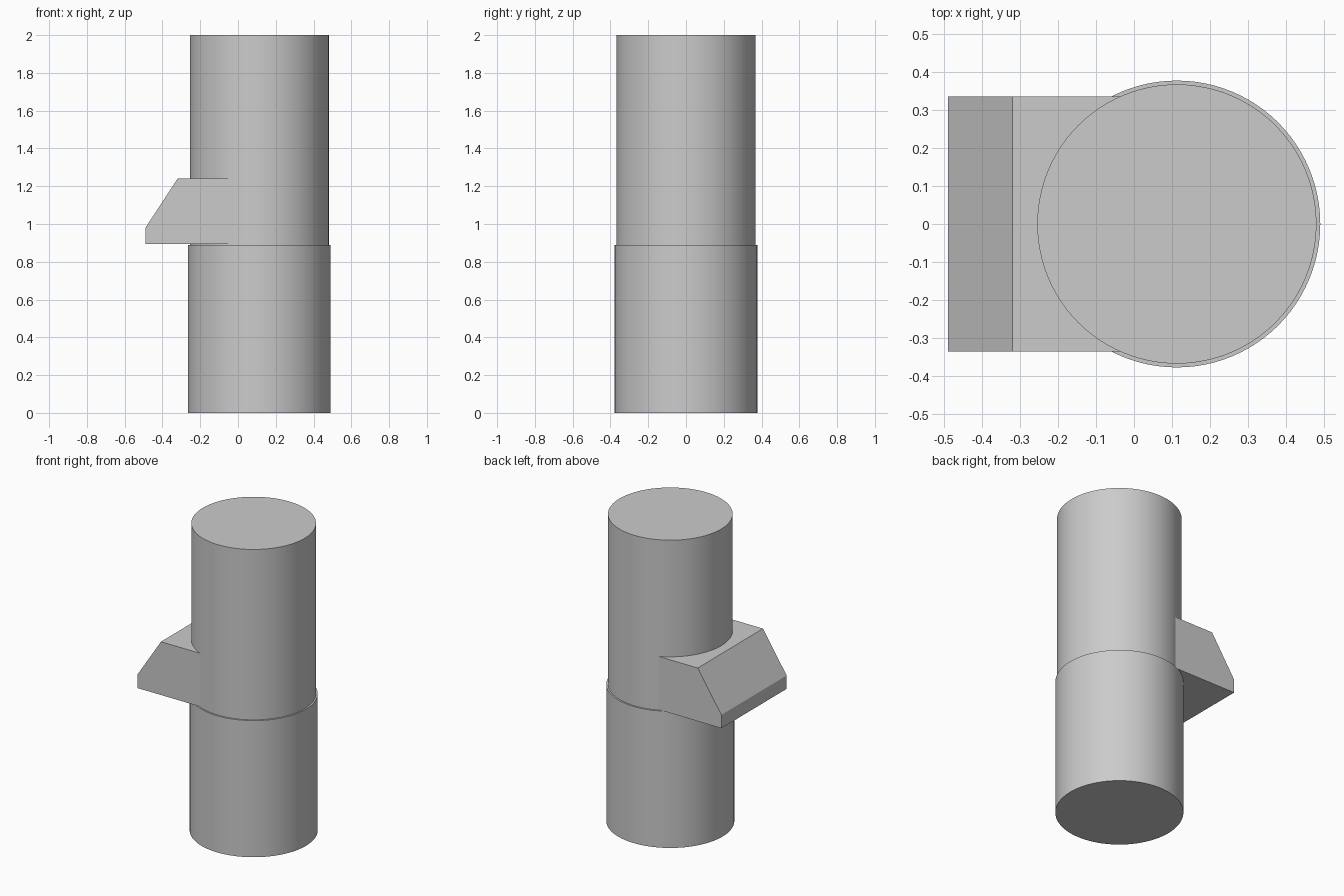
import bpy
import bmesh
import math

if "Cube" in bpy.data.objects:
    bpy.data.objects.remove(bpy.data.objects["Cube"], do_unlink=True)

AXIS_X = 0.113    # offset of the column axis
STEP_Z = 0.89     # height where the column narrows
SEGMENTS = 96

grey = bpy.data.materials.new("light grey")
grey.use_nodes = True
colour = (0.6, 0.6, 0.6, 1)
grey.diffuse_color = colour
grey.node_tree.nodes["Principled BSDF"].inputs["Base Color"].default_value = colour


def finish(name, bm, smooth=False):
    bmesh.ops.recalc_face_normals(bm, faces=bm.faces[:])
    mesh = bpy.data.meshes.new(name)
    bm.to_mesh(mesh)
    bm.free()
    mesh.materials.append(grey)
    obj = bpy.data.objects.new(name, mesh)
    bpy.context.collection.objects.link(obj)
    if smooth:
        bpy.ops.object.select_all(action="DESELECT")
        obj.select_set(True)
        bpy.context.view_layer.objects.active = obj
        bpy.ops.object.shade_smooth_by_angle(angle=math.radians(30))
    return obj


# Stepped round column: stacked rings joined by walls and capped at both ends
bm = bmesh.new()
rings = []
for radius, z in [(0.378, 0), (0.378, STEP_Z), (0.368, STEP_Z), (0.368, 2)]:
    ring = []
    for i in range(SEGMENTS):
        a = 2 * math.pi * i / SEGMENTS
        ring.append(bm.verts.new((AXIS_X + radius * math.cos(a), radius * math.sin(a), z)))
    rings.append(ring)
for low, high in zip(rings, rings[1:]):
    for i in range(SEGMENTS):
        j = (i + 1) % SEGMENTS
        bm.faces.new((low[i], low[j], high[j], high[i]))
bm.faces.new(rings[0])
bm.faces.new(rings[-1])
finish("stepped_column", bm, smooth=True)

# Side bracket: sloped profile extruded across the width, running into the column
bm = bmesh.new()
profile = [(-0.49, 0.893), (-0.49, 0.98), (-0.32, 1.24), (0.05, 1.24), (0.05, 0.893)]
face = bm.faces.new([bm.verts.new((x, -0.336, z)) for x, z in profile])
side = bmesh.ops.extrude_face_region(bm, geom=[face])
moved = [v for v in side["geom"] if isinstance(v, bmesh.types.BMVert)]
bmesh.ops.translate(bm, verts=moved, vec=(0, 0.672, 0))
finish("side_bracket", bm)
